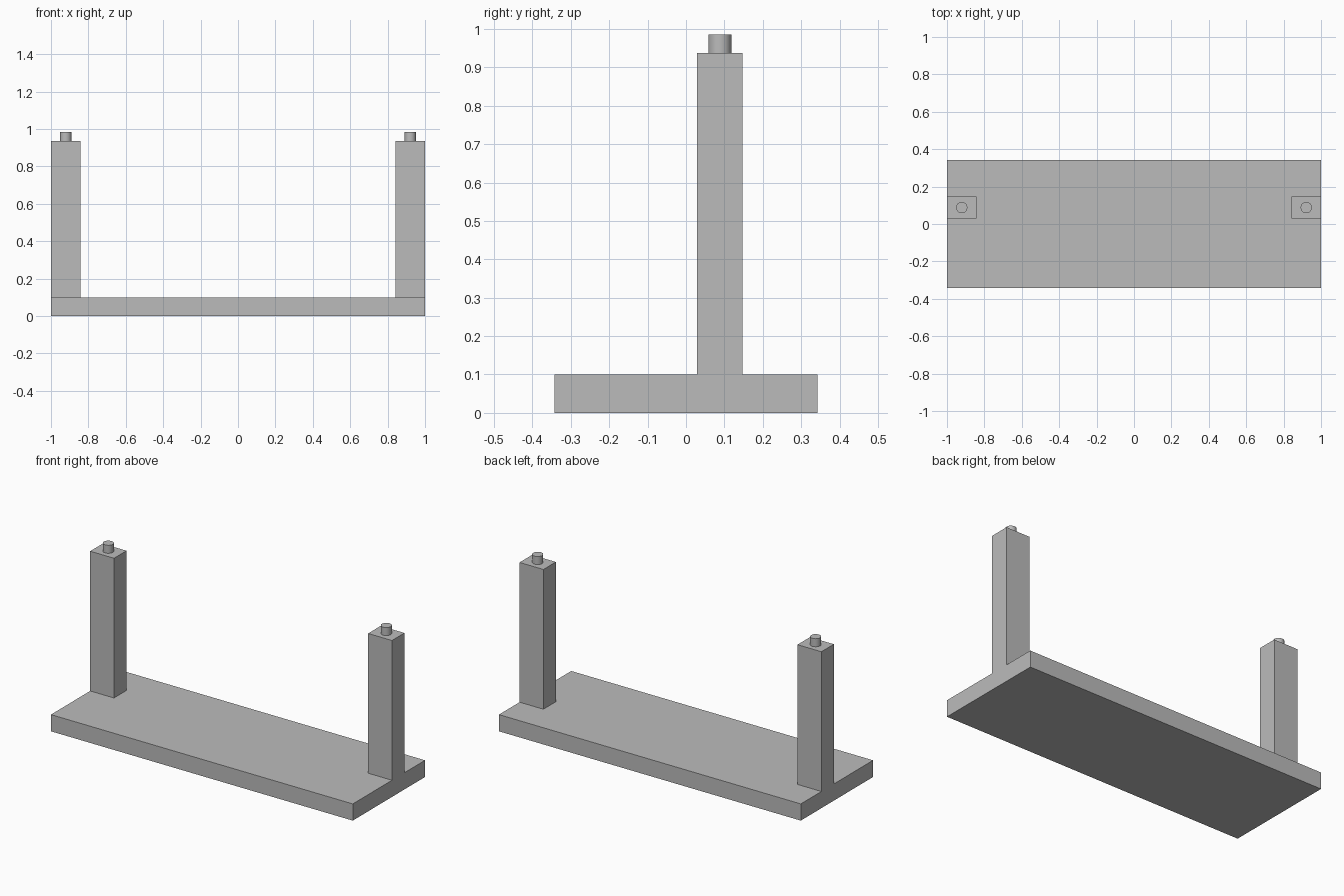
import bpy

cube = bpy.data.objects.get("Cube")
if cube:
    bpy.data.objects.remove(cube, do_unlink=True)

GREY = (0.5, 0.5, 0.5, 1.0)
grey = bpy.data.materials.new("plain grey")
grey.use_nodes = True
grey.diffuse_color = GREY
grey.node_tree.nodes["Principled BSDF"].inputs["Base Color"].default_value = GREY

BASE_TOP, POST_TOP, PEG_TOP = 0.10, 0.937, 0.985
POST_X, POST_Y = 0.921, 0.088


def finish(name):
    obj = bpy.context.object
    obj.name = name
    obj.data.materials.append(grey)
    bpy.ops.object.transform_apply(location=False, rotation=False, scale=True)
    return obj


def box(name, x, y, bottom, top, width, depth):
    bpy.ops.mesh.primitive_cube_add(size=1, location=(x, y, (bottom + top) / 2))
    bpy.context.object.scale = (width, depth, top - bottom)
    return finish(name)


# Flat base board
box("base_board", 0, 0, 0, BASE_TOP, 2.0, 0.684)

# Upright post with a round peg at each end
for side, sign in (("left", 1), ("right", -1)):
    box(f"{side}_post", sign * POST_X, POST_Y, BASE_TOP, POST_TOP, 0.158, 0.118)
    bpy.ops.mesh.primitive_cylinder_add(
        vertices=32, radius=0.03, depth=PEG_TOP - POST_TOP,
        location=(sign * POST_X, POST_Y, (POST_TOP + PEG_TOP) / 2))
    finish(f"{side}_peg")
    bpy.ops.object.shade_smooth_by_angle()
